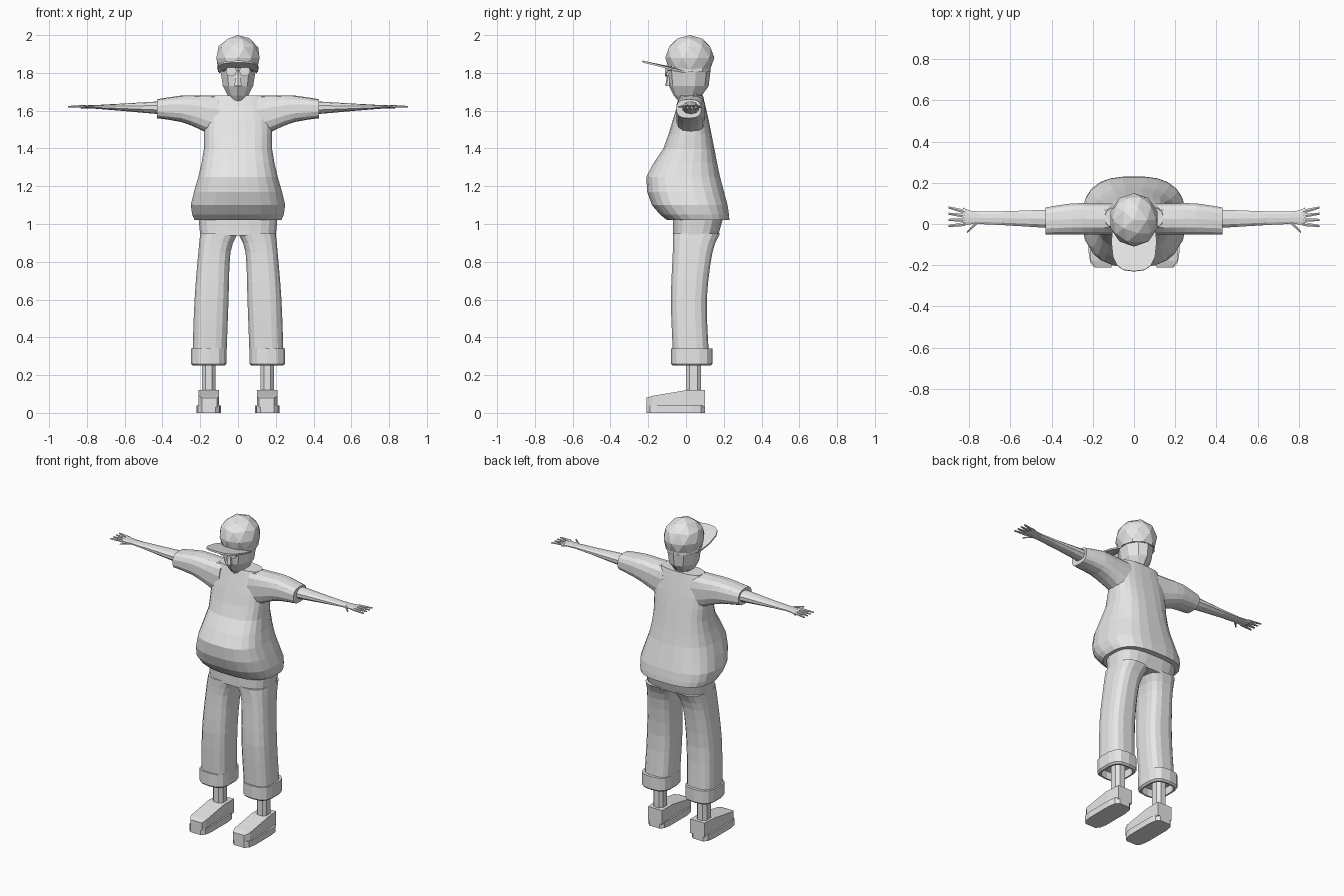
import bpy, bmesh
from math import sin, cos, pi, copysign
from mathutils import Matrix, Vector

old = bpy.data.objects.get("Cube")
if old:
    bpy.data.objects.remove(old, do_unlink=True)

grey = bpy.data.materials.new("light grey")
grey.use_nodes = True
grey.diffuse_color = (0.8, 0.8, 0.8, 1)
for node in grey.node_tree.nodes:
    if node.type == 'BSDF_PRINCIPLED':
        node.inputs["Base Color"].default_value = grey.diffuse_color

# Cross-section axes, then the lofting axis
AXES = {'x': (1, 2, 0), 'y': (0, 2, 1), 'z': (0, 1, 2)}


def finish(name, bm, mirrored=False):
    """Turn a bmesh into a flat shaded object, optionally mirrored across x."""
    bmesh.ops.recalc_face_normals(bm, faces=bm.faces)
    mesh = bpy.data.meshes.new(name)
    bm.to_mesh(mesh)
    bm.free()
    mesh.materials.append(grey)
    obj = bpy.data.objects.new(name, mesh)
    bpy.context.collection.objects.link(obj)
    if mirrored:
        modifier = obj.modifiers.new("Mirror", 'MIRROR')
        modifier.use_mirror_merge = False
    return obj


def smooth(keys, steps):
    """Run a smooth curve through the key rings."""
    rings = []
    padded = [keys[0], *keys, keys[-1]]
    for before, start, end, after in zip(padded, padded[1:], padded[2:], padded[3:]):
        for step in range(steps):
            t = step / steps
            ring = []
            for p, a, b, n in zip(before, start, end, after):
                leave, arrive = (b - p) / 2, (n - a) / 2
                blend = t * t * (3 - 2 * t)
                bend = t * (1 - t) * ((1 - t) * leave - t * arrive)
                ring.append(a + (b - a) * blend + bend)
            rings.append(ring)
    return rings + [keys[-1]]


def swell(outline, levels):
    """Repeat one outline at several positions, each grown by an amount."""
    left, right, front, back = outline
    return [(pos, left - grow, right + grow, front - grow, back + grow) for pos, grow in levels]


def centred(keys):
    """Expand (position, half width, low, high) into full rings."""
    return [(pos, -half, half, low, high) for pos, half, low, high in keys]


def add_loft(bm, axis, rings, sides, power):
    """Skin rounded rings given as (position, low, high, low, high)."""
    first, second, along = AXES[axis]
    shape = []
    for i in range(sides):
        angle = 2 * pi * (i + 0.5) / sides
        shape.append([copysign(abs(f) ** (2 / power), f) for f in (cos(angle), sin(angle))])
    reach_u = max(u for u, v in shape)
    reach_v = max(v for u, v in shape)
    loops = []
    for pos, u_low, u_high, v_low, v_high in rings:
        loop = []
        for u, v in shape:
            co = Vector()
            co[first] = (u_low + u_high + (u_high - u_low) * u / reach_u) / 2
            co[second] = (v_low + v_high + (v_high - v_low) * v / reach_v) / 2
            co[along] = pos
            loop.append(bm.verts.new(co))
        loops.append(loop)
    for lower, upper in zip(loops, loops[1:]):
        for i in range(sides):
            bm.faces.new((lower[i - 1], lower[i], upper[i], upper[i - 1]))
    bm.faces.new(loops[0])
    bm.faces.new(loops[-1])


def loft(name, axis, rings, sides, power, mirrored=False):
    bm = bmesh.new()
    add_loft(bm, axis, rings, sides, power)
    return finish(name, bm, mirrored)


# Shirt body with round belly
body = centred([(1.02, 0.23, -0.1, 0.23), (1.1, 0.25, -0.18, 0.22), (1.25, 0.21, -0.21, 0.18),
                (1.4, 0.18, -0.12, 0.15), (1.55, 0.18, -0.07, 0.12), (1.68, 0.14, -0.03, 0.09)])
loft("shirt_body", 'z', smooth(body, steps=2), sides=24, power=2.7)

# Sleeves and bare arms with palms
sleeve = [(0.1, -0.05, 0.1, 1.45, 1.68), (0.2, -0.05, 0.1, 1.5, 1.68),
          (0.3, -0.05, 0.1, 1.54, 1.68), (0.43, -0.05, 0.08, 1.56, 1.66)]
loft("sleeve", 'x', smooth(sleeve, steps=2), sides=14, power=2.8, mirrored=True)
arm = [(0.4, -0.02, 0.07, 1.58, 1.65), (0.75, 0, 0.06, 1.61, 1.63), (0.83, -0.01, 0.08, 1.61, 1.63)]
loft("arm", 'x', smooth(arm, steps=3), sides=10, power=2.2, mirrored=True)

# Fanned fingers and thumb
bm = bmesh.new()
digits = [(0.82, 0.02 * k, 0.9, 0.03 * k - 0.01) for k in range(4)]
digits.append((0.76, 0.01, 0.81, -0.04))
for root_x, root_y, tip_x, tip_y in digits:
    rings = []
    for x, y, radius in ((root_x, root_y, 0.01), (tip_x, tip_y, 0.005)):
        rings.append((x, y - radius, y + radius, 1.62 - radius / 2, 1.62 + radius))
    add_loft(bm, 'x', rings, sides=6, power=2)
finish("fingers", bm, mirrored=True)

# Trousers: hips, legs and rolled cuffs
hips = centred([(0.94, 0.2, -0.07, 0.17), (1.04, 0.21, -0.07, 0.2)])
loft("trouser_hips", 'z', hips, sides=20, power=3)
leg = [(0.33, 0.06, 0.24, -0.07, 0.12), (0.6, 0.05, 0.23, -0.08, 0.11),
       (0.85, 0.04, 0.21, -0.07, 0.14), (0.95, 0, 0.2, -0.07, 0.18)]
loft("trouser_leg", 'z', smooth(leg, steps=3), sides=16, power=3, mirrored=True)
cuff = swell((0.06, 0.25, -0.08, 0.14), [(0.34, 0), (0.26, 0), (0.25, -0.01), (0.25, -0.02), (0.3, -0.02)])
loft("trouser_cuff", 'z', cuff, sides=14, power=3, mirrored=True)

# Ankles and shoes
ankle = swell((0.12, 0.19, 0, 0.08), [(0.1, 0), (0.32, 0)])
loft("ankle", 'z', ankle, sides=8, power=2.6, mirrored=True)
upper = [(-0.21, 0.11, 0.19, 0.03, 0.08), (-0.18, 0.1, 0.21, 0.03, 0.09),
         (0, 0.1, 0.21, 0.03, 0.12), (0.1, 0.1, 0.2, 0.03, 0.12)]
loft("shoe_upper", 'y', upper, sides=4, power=2, mirrored=True)
sole = swell((0.09, 0.22, -0.21, 0.1), [(0, 0), (0.04, 0)])
loft("shoe_sole", 'z', sole, sides=12, power=4.5, mirrored=True)

# Neck, head and nose
neck = swell((-0.05, 0.05, -0.01, 0.08), [(1.6, 0), (1.72, 0)])
loft("neck", 'z', neck, sides=8, power=2)
head = centred([(1.65, 0.03, -0.04, 0.05), (1.73, 0.08, -0.09, 0.12), (1.88, 0.1, -0.1, 0.13)])
loft("head", 'z', smooth(head, steps=2), sides=10, power=2)
nose = centred([(1.73, 0.02, -0.11, -0.08), (1.79, 0.01, -0.1, -0.08)])
loft("nose", 'z', nose, sides=6, power=2)

# Faceted cap dome, cut flat and widened at the rim
bm = bmesh.new()
bmesh.ops.create_icosphere(bm, subdivisions=2, radius=1)
everything = bm.verts[:] + bm.edges[:] + bm.faces[:]
cut = bmesh.ops.bisect_plane(bm, geom=everything, plane_co=(0, 0, -0.6),
                             plane_no=(0, 0, -1), clear_outer=True)
for part in cut["geom_cut"]:
    if isinstance(part, bmesh.types.BMVert):
        part.co.xy *= 1.15
bmesh.ops.holes_fill(bm, edges=[edge for edge in bm.edges if edge.is_boundary])
placement = Matrix.LocRotScale(Vector((0, 0.02, 1.88)), None, Vector((0.12, 0.13, 0.12)))
bmesh.ops.transform(bm, verts=bm.verts, matrix=placement)
finish("cap_dome", bm)

# Arched cap brim
bm = bmesh.new()
rows = []
for i in range(9):
    angle = pi * (i / 8 - 0.5) * 0.95
    side, ahead = sin(angle), cos(angle)
    bow = ahead ** 0.5
    inner = Vector((0.1 * side, 0.01 - 0.1 * ahead, 1.8 + 0.03 * ahead))
    outer = Vector((0.11 * copysign(abs(side) ** 0.75, side), -0.03 - 0.2 * bow, 1.81 + 0.05 * bow))
    rows.append([bm.verts.new(inner.lerp(outer, t)) for t in (0, 0.5, 1)])
for near, far in zip(rows, rows[1:]):
    for k in (1, 2):
        bm.faces.new((near[k - 1], near[k], far[k], far[k - 1]))
brim = finish("cap_brim", bm)
thickness = brim.modifiers.new("Thickness", 'SOLIDIFY')
thickness.thickness = 0.01
thickness.offset = 0

# Round spectacles: lenses, bridge and temples
bm = bmesh.new()
lens_place = Matrix.Translation((0.036, -0.106, 1.81)) @ Matrix.Rotation(pi / 2, 4, 'X')
bmesh.ops.create_cone(bm, cap_ends=True, segments=14, radius1=0.028, radius2=0.028,
                      depth=0.009, matrix=lens_place)
bridge = swell((-0.11, -0.1, 1.81, 1.815), [(0, 0), (0.01, 0)])
add_loft(bm, 'x', bridge, sides=4, power=2)
temple = [(-0.1, 0.06, 0.07, 1.81, 1.815), (0.03, 0.1, 0.105, 1.805, 1.81)]
add_loft(bm, 'y', temple, sides=4, power=2)
finish("spectacles", bm, mirrored=True)
